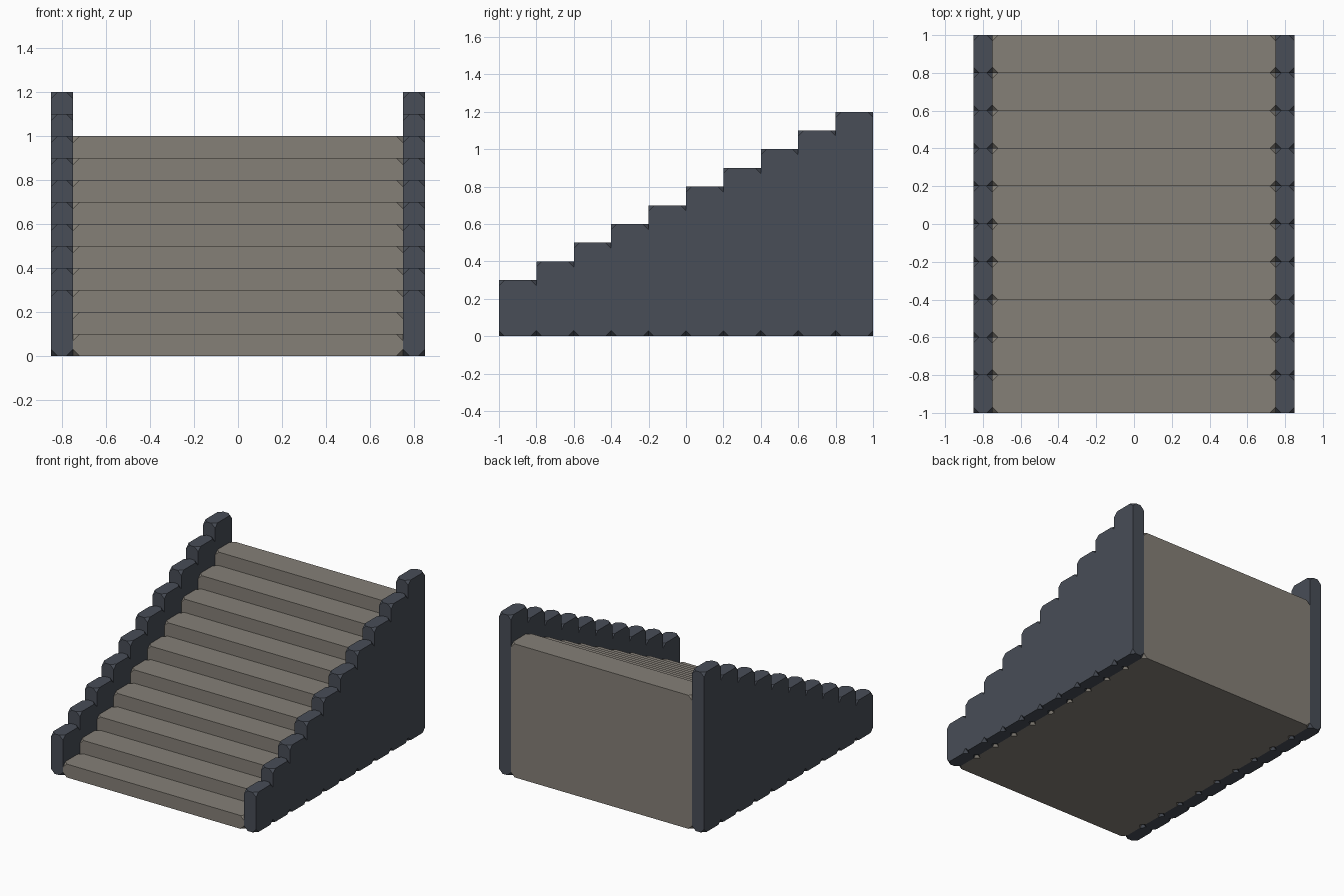
import bpy, bmesh

if "Cube" in bpy.data.objects:
    bpy.data.objects.remove(bpy.data.objects["Cube"])

CUT = 0.03      # size of the clipped corners
STEPS = 10
DEPTH = 0.2


def material(name, rgb):
    m = bpy.data.materials.new(name)
    m.diffuse_color = (*rgb, 1)
    m.use_nodes = True
    m.node_tree.nodes["Principled BSDF"].inputs["Base Color"].default_value = m.diffuse_color
    return m


def block(name, x0, x1, y0, y1, height, mat):
    """Box standing on the floor with all eight corners clipped."""
    bm = bmesh.new()
    bmesh.ops.create_cube(bm, size=1)
    for v in bm.verts:
        v.co.x = x1 if v.co.x > 0 else x0
        v.co.y = y1 if v.co.y > 0 else y0
        v.co.z = height if v.co.z > 0 else 0
    bmesh.ops.bevel(bm, geom=bm.verts[:], offset=CUT, offset_type='OFFSET',
                    segments=1, profile=0.5, affect='VERTICES')
    bmesh.ops.recalc_face_normals(bm, faces=bm.faces)
    mesh = bpy.data.meshes.new(name)
    bm.to_mesh(mesh)
    bm.free()
    mesh.materials.append(mat)
    obj = bpy.data.objects.new(name, mesh)
    bpy.context.collection.objects.link(obj)


stone = material("step_stone", (0.235, 0.215, 0.185))
slate = material("wall_slate", (0.065, 0.075, 0.095))

for i in range(STEPS):
    y0 = -1 + DEPTH * i
    y1 = y0 + DEPTH
    h = 0.1 * (i + 1)
    # Step
    block(f"step_{i + 1}", -0.75, 0.75, y0, y1, h, stone)
    # Side walls, rising with the steps
    block(f"left_wall_{i + 1}", -0.85, -0.75, y0, y1, h + 0.2, slate)
    block(f"right_wall_{i + 1}", 0.75, 0.85, y0, y1, h + 0.2, slate)
